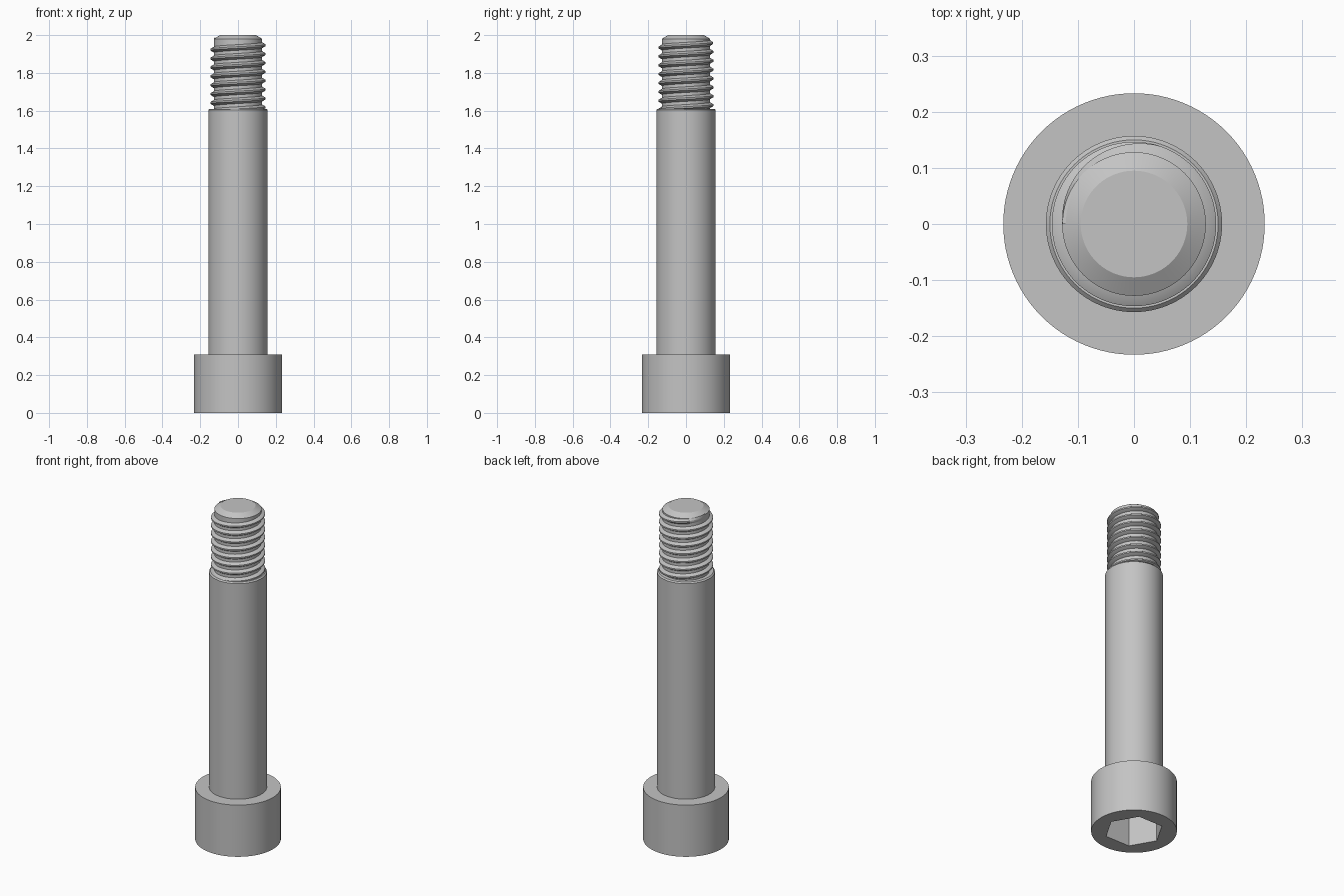
import bpy, bmesh
from math import pi, sin, cos, tau

if "Cube" in bpy.data.objects:
    bpy.data.objects.remove(bpy.data.objects["Cube"])

SEGMENTS = 96
HEAD_R, HEAD_TOP = 0.233, 0.31
SHOULDER_R, SHOULDER_TOP = 0.157, 1.61
CORE_R, CREST_R, TIP_R = 0.128, 0.147, 0.095
PITCH, THREAD_LOW, THREAD_HIGH = 0.047, 1.59, 1.97
SOCKET_R, SOCKET_DEPTH = 0.161, 0.19

steel = bpy.data.materials.new("grey_steel")
steel.use_nodes = True
colour = (0.55, 0.55, 0.55, 1)
steel.diffuse_color = colour
steel.node_tree.nodes["Principled BSDF"].inputs["Base Color"].default_value = colour


def finish(bm, name):
    bmesh.ops.recalc_face_normals(bm, faces=bm.faces)
    mesh = bpy.data.meshes.new(name)
    bm.to_mesh(mesh)
    bm.free()
    obj = bpy.data.objects.new(name, mesh)
    bpy.context.collection.objects.link(obj)
    mesh.materials.append(steel)
    bpy.ops.object.select_all(action="DESELECT")
    obj.select_set(True)
    bpy.context.view_layer.objects.active = obj
    bpy.ops.object.shade_smooth_by_angle(angle=pi / 7)


def round_shape(angle):
    return 1.0


def hex_shape(angle):
    """Radius factor of a hexagon with a corner at angle zero."""
    return cos(pi / 6) / cos(angle % (pi / 3) - pi / 6)


def turned(name, profile):
    """Closed solid from rows of (radius, height, outline shape)."""
    bm = bmesh.new()
    rings = []
    for radius, z, shape in profile:
        ring = []
        for i in range(SEGMENTS):
            a = tau * i / SEGMENTS
            r = radius * shape(a)
            ring.append(bm.verts.new((r * cos(a), r * sin(a), z)))
        rings.append(ring)
    for low, high in zip(rings, rings[1:]):
        for i in range(SEGMENTS):
            j = (i + 1) % SEGMENTS
            bm.faces.new((low[i], low[j], high[j], high[i]))
    bm.faces.new(rings[0][::-1])
    bm.faces.new(rings[-1])
    finish(bm, name)


# Head with a hexagonal socket in its underside
turned("head", [
    (SOCKET_R, SOCKET_DEPTH, hex_shape),
    (SOCKET_R, 0, hex_shape),
    (HEAD_R, 0, round_shape),
    (HEAD_R, HEAD_TOP, round_shape),
])

# Plain shoulder with a small chamfer
turned("shoulder", [
    (SHOULDER_R, HEAD_TOP, round_shape),
    (SHOULDER_R, SHOULDER_TOP - 0.007, round_shape),
    (SHOULDER_R - 0.007, SHOULDER_TOP, round_shape),
])

# Core of the threaded end with a conical tip
turned("threaded_core", [
    (CORE_R, SHOULDER_TOP - 0.01, round_shape),
    (CORE_R, 1.98, round_shape),
    (TIP_R, 2.0, round_shape),
])


# Right-handed thread that fades into the core at its upper end
def thread():
    bm = bmesh.new()
    section = [(-0.3, -0.0165), (0, -0.0155), (1, -0.004),
               (1, 0.004), (0, 0.0155), (-0.3, 0.0165)]
    steps = int((THREAD_HIGH - THREAD_LOW) / PITCH * SEGMENTS)
    fade = 0.3 * SEGMENTS
    previous = None
    for s in range(steps + 1):
        angle = pi - tau * s / SEGMENTS
        height = (CREST_R - CORE_R) * min(1, s / fade)
        z = THREAD_HIGH - PITCH * s / SEGMENTS
        ring = []
        for lift, dz in section:
            r = CORE_R - 0.0005 + (height * lift if lift > 0 else 0.02 * lift)
            ring.append(bm.verts.new((r * cos(angle), r * sin(angle), z + dz)))
        if previous:
            for k in range(len(ring)):
                n = (k + 1) % len(ring)
                bm.faces.new((previous[k], previous[n], ring[n], ring[k]))
        else:
            bm.faces.new(ring)
        previous = ring
    bm.faces.new(previous[::-1])
    finish(bm, "thread")


thread()
